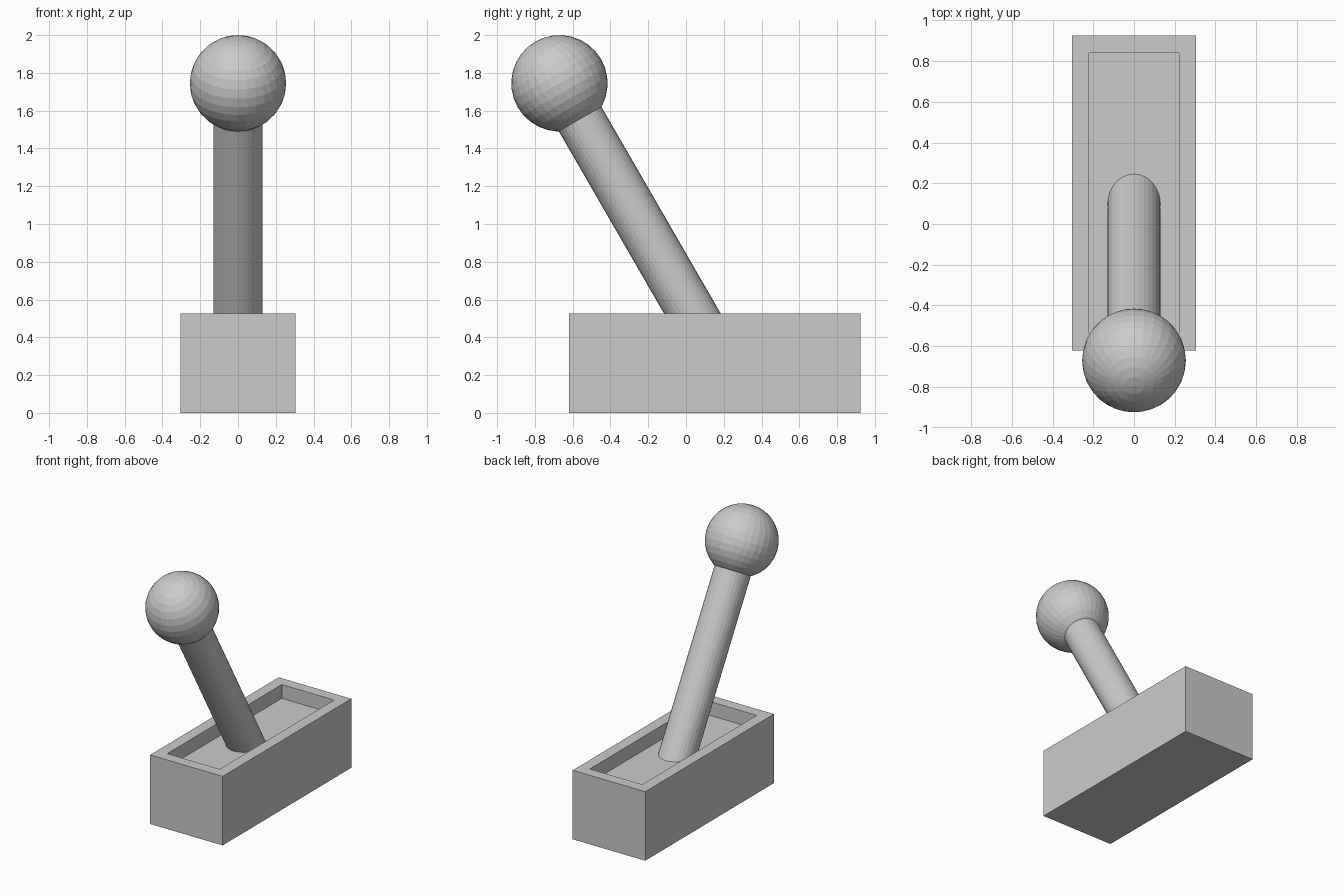
import bpy, bmesh
from math import radians
from mathutils import Matrix, Vector

if "Cube" in bpy.data.objects:
    bpy.data.objects.remove(bpy.data.objects["Cube"])

TILT = Matrix.Rotation(radians(30), 4, 'X')   # lever leans towards -y
KNOB = Vector((0, -0.67, 1.745))              # knob centre, top of the lever axis


def add_object(name, bm):
    bmesh.ops.recalc_face_normals(bm, faces=bm.faces)
    mesh = bpy.data.meshes.new(name)
    bm.to_mesh(mesh)
    bm.free()
    obj = bpy.data.objects.new(name, mesh)
    bpy.context.collection.objects.link(obj)
    return obj


# Base block with a shallow rectangular recess in its top
bm = bmesh.new()
bmesh.ops.create_cube(bm, size=1, matrix=Matrix.Translation((0, 0.1525, 0.2625))
                      @ Matrix.Diagonal((0.61, 1.545, 0.525, 1)))
top = max(bm.faces, key=lambda f: f.calc_center_median().z)
bmesh.ops.inset_region(bm, faces=[top], thickness=0.12)
floor = bmesh.ops.extrude_discrete_faces(bm, faces=[top])["faces"][0]
bmesh.ops.translate(bm, verts=floor.verts, vec=(0, 0, -0.105))
add_object("base", bm)

# Lever shaft, from inside the knob down into the recess floor
near, far = 0.2, 1.66
bm = bmesh.new()
bmesh.ops.create_cone(bm, cap_ends=True, segments=32, radius1=0.13, radius2=0.13,
                      depth=far - near)
shaft = add_object("lever_shaft", bm)
shaft.matrix_world = (Matrix.Translation(KNOB) @ TILT
                      @ Matrix.Translation((0, 0, -(near + far) / 2)))

# Round knob, poles aligned with the shaft
bm = bmesh.new()
bmesh.ops.create_uvsphere(bm, u_segments=32, v_segments=16, radius=0.255)
knob = add_object("lever_knob", bm)
knob.matrix_world = Matrix.Translation(KNOB) @ TILT
